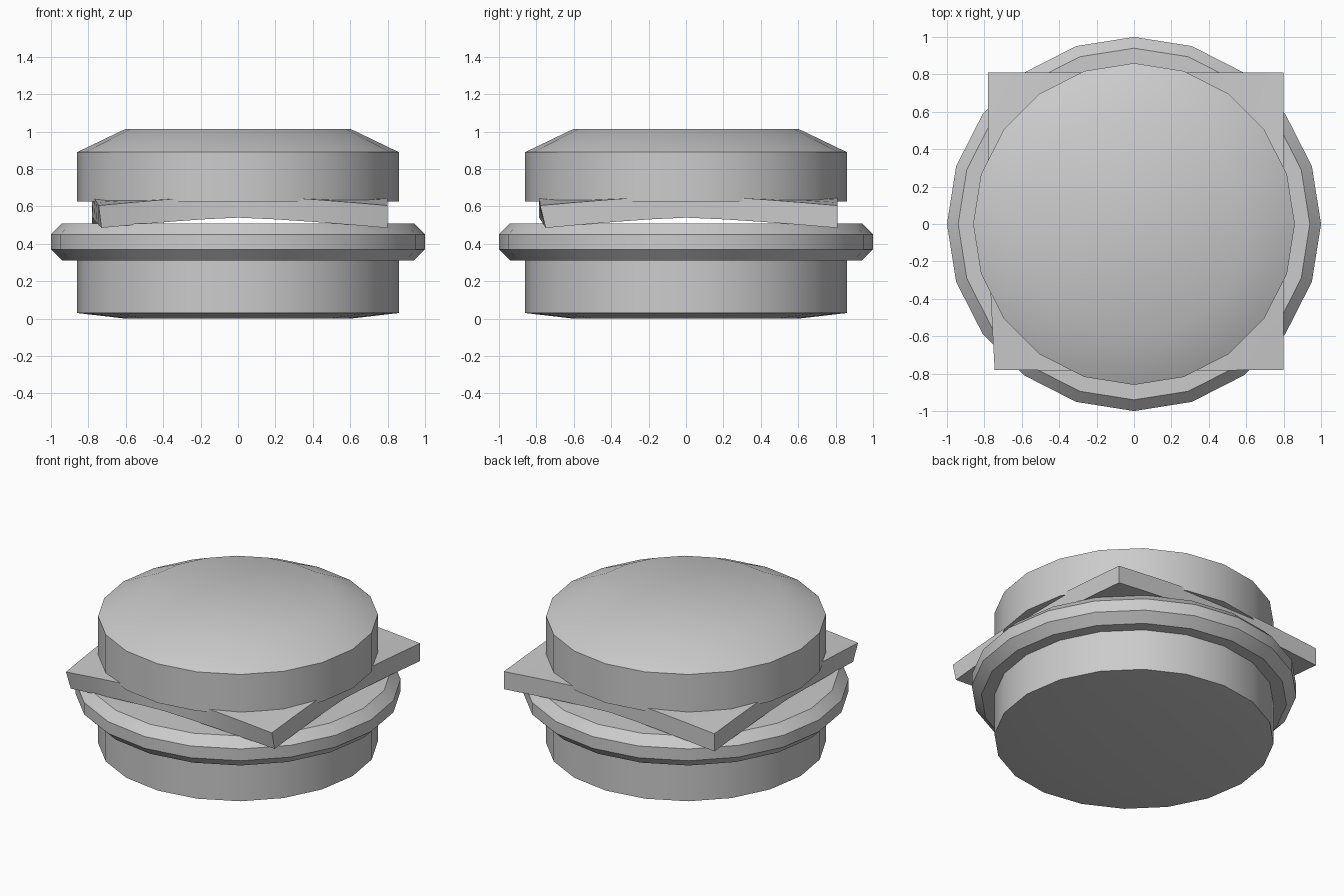
import bpy, bmesh, math

if "Cube" in bpy.data.objects:
    bpy.data.objects.remove(bpy.data.objects["Cube"])

SIDES = 20


def finish(name, bm, smooth=True):
    bmesh.ops.recalc_face_normals(bm, faces=bm.faces[:])
    mesh = bpy.data.meshes.new(name)
    bm.to_mesh(mesh)
    bm.free()
    obj = bpy.data.objects.new(name, mesh)
    bpy.context.collection.objects.link(obj)
    bpy.ops.object.select_all(action='DESELECT')
    bpy.context.view_layer.objects.active = obj
    obj.select_set(True)
    if smooth:
        bpy.ops.object.shade_smooth_by_angle(angle=math.radians(30))
    return obj


def turned(name, profile):
    """Closed round solid from (radius, height) points, bottom to top."""
    bm = bmesh.new()
    rings = []
    for r, z in profile:
        rings.append([bm.verts.new((r * math.cos(2 * math.pi * i / SIDES),
                                    r * math.sin(2 * math.pi * i / SIDES), z))
                      for i in range(SIDES)])
    for a, b in zip(rings, rings[1:]):
        for i in range(SIDES):
            j = (i + 1) % SIDES
            bm.faces.new((a[i], a[j], b[j], b[i]))
    bm.faces.new(rings[0][::-1])
    bm.faces.new(rings[-1])
    return finish(name, bm)


# Buns and patty
turned("bottom_bun", [(0.6, 0.0), (0.86, 0.03), (0.86, 0.31)])
turned("patty", [(0.94, 0.31), (1.0, 0.37), (1.0, 0.45), (0.94, 0.51)])
turned("top_bun", [(0.86, 0.625), (0.86, 0.89), (0.6, 1.015)])

# Cheese slice: square slab with drooping corners
N = 8
bm = bmesh.new()
layers = []
for base in (0.54, 0.66):
    low = base < 0.6
    grid = []
    for j in range(N + 1):
        v = 2 * j / N - 1
        row = []
        for i in range(N + 1):
            u = 2 * i / N - 1
            x = 0.8 * u if u > 0 else 0.78 * u
            y = 0.81 * v if v > 0 else 0.785 * v
            bend = abs(u * v) ** 1.3
            # front corners curl inwards a little
            if v < 0:
                y += bend * (0.035 if low else 0.005)
                if u < 0:
                    x += bend * (0.05 if low else 0.035)
            row.append(bm.verts.new((x, y, base - 0.055 * bend)))
        grid.append(row)
    layers.append(grid)
    for j in range(N):
        for i in range(N):
            bm.faces.new((grid[j][i], grid[j][i + 1],
                          grid[j + 1][i + 1], grid[j + 1][i]))
lo, hi = layers
border = ([(0, i) for i in range(N)] + [(j, N) for j in range(N)]
          + [(N, i) for i in range(N, 0, -1)] + [(j, 0) for j in range(N, 0, -1)])
for (a, b), (c, d) in zip(border, border[1:] + border[:1]):
    bm.faces.new((lo[a][b], lo[c][d], hi[c][d], hi[a][b]))
finish("cheese_slice", bm)
